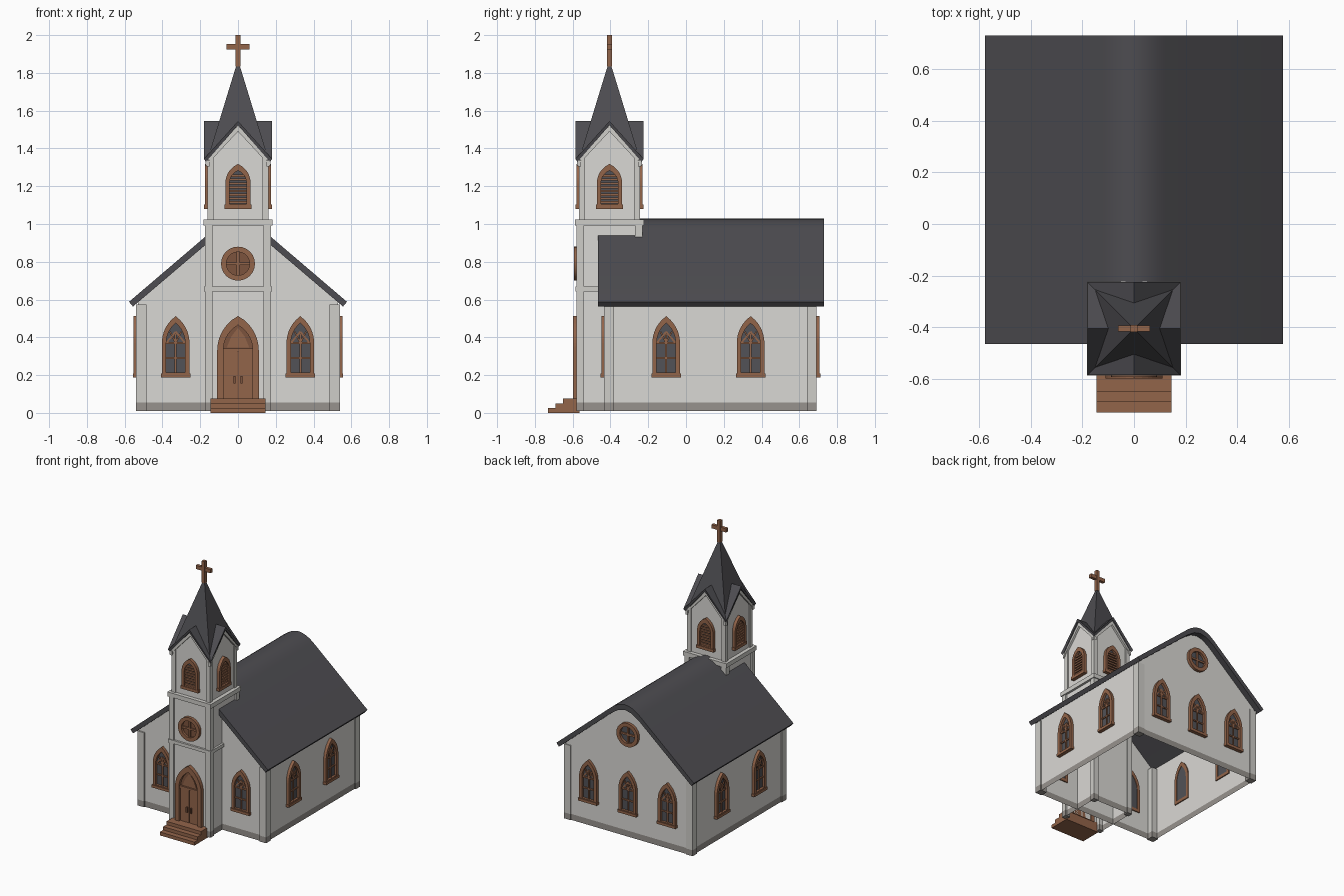
import bpy, bmesh, math
from mathutils import Matrix, Vector

if "Cube" in bpy.data.objects:
    bpy.data.objects.remove(bpy.data.objects["Cube"])

def material(name, r, g, b):
    m = bpy.data.materials.new(name)
    m.diffuse_color = (r, g, b, 1)
    m.use_nodes = True
    m.node_tree.nodes["Principled BSDF"].inputs["Base Color"].default_value = m.diffuse_color
    return m

MATS = [material("white_wall", 0.70, 0.69, 0.66), material("pale_trim", 0.62, 0.61, 0.58),
        material("stone_base", 0.31, 0.29, 0.27), material("slate_roof", 0.075, 0.073, 0.082),
        material("brown_wood", 0.29, 0.128, 0.068), material("dark_wood", 0.20, 0.088, 0.048),
        material("window_glass", 0.085, 0.085, 0.095)]
WALL, TRIM, BASE, ROOF, WOOD, DARK, GLASS = range(7)
TC = Vector((0, -0.405, 0))          # tower centre

# ---- helpers: profiles are (x, z), depth d points towards the front (-y)
def prism(bm, pts, d0, d1, mat):
    a = [bm.verts.new((u, -d0, v)) for u, v in pts]
    b = [bm.verts.new((u, -d1, v)) for u, v in pts]
    n = len(pts)
    fs = [bm.faces.new(a), bm.faces.new(b[::-1])]
    fs += [bm.faces.new((a[i], b[i], b[(i + 1) % n], a[(i + 1) % n])) for i in range(n)]
    for f in fs:
        f.material_index = mat

def box(bm, x0, x1, z0, z1, d0, d1, mat):
    prism(bm, [(x0, z0), (x1, z0), (x1, z1), (x0, z1)], d0, d1, mat)

def ring(bm, outer, inner, d0, d1, mat):
    loops = [[bm.verts.new((u, -d, v)) for u, v in pts]
             for pts, d in ((outer, d0), (outer, d1), (inner, d1), (inner, d0))]
    n = len(outer)
    for k in range(4):
        a, b = loops[k], loops[(k + 1) % 4]
        for i in range(n):
            j = (i + 1) % n
            bm.faces.new((a[i], a[j], b[j], b[i])).material_index = mat

def bar(bm, p, q, w, d0, d1, mat):
    p, q = Vector(p), Vector(q)
    t = (q - p).normalized() * w / 2
    s = Vector((-t.y, t.x))
    prism(bm, [p - s, q - s, q + s, p + s], d0, d1, mat)

def finish(name, bm, M=Matrix(), base=False, smooth=0):
    bmesh.ops.recalc_face_normals(bm, faces=bm.faces)
    if base:                         # grey footing below a fixed height
        bmesh.ops.bisect_plane(bm, geom=bm.verts[:] + bm.edges[:] + bm.faces[:],
                               plane_co=(0, 0, 0.055), plane_no=(0, 0, 1))
        for f in bm.faces:
            if f.calc_center_median().z < 0.055:
                f.material_index = BASE
    me = bpy.data.meshes.new(name)
    bm.to_mesh(me)
    bm.free()
    for m in MATS:
        me.materials.append(m)
    if smooth:
        me.shade_smooth()
        me.set_sharp_from_angle(angle=math.radians(smooth))
    ob = bpy.data.objects.new(name, me)
    ob.matrix_world = M
    bpy.context.collection.objects.link(ob)
    return ob

def place(loc, turn):                # turn: 0 front, 1 right, 2 back, 3 left
    return Matrix.Translation(loc) @ Matrix.Rotation(turn * math.pi / 2, 4, 'Z')

def arc_half(w, zs, za, z):          # half width of a pointed arch at height z
    r = (w * w + (za - zs) ** 2) / (2 * w)
    return w if z <= zs else w - r + math.sqrt(max(r * r - (z - zs) ** 2, 0))

def arch(w, z0, zs, za, n=7):
    side = [(arc_half(w, zs, za, z), z) for z in (zs + (za - zs) * i / n for i in range(n))]
    return [(-w, z0), (w, z0)] + side + [(0, za)] + [(-x, z) for x, z in side[::-1]]

def circle(r, z, n=24):
    return [(r * math.cos(2 * math.pi * i / n), z + r * math.sin(2 * math.pi * i / n)) for i in range(n)]

def mirrored(half):                  # right half profile, ridge point last
    return half + [(-x, z) for x, z in half[-2::-1]]

def open_shell(bm):                  # remove tops and bottoms
    bm.normal_update()
    bmesh.ops.delete(bm, geom=[f for f in bm.faces if abs(f.normal.z) > 0.3], context='FACES')

# ---- nave walls, hollow and open below
bm = bmesh.new()
prism(bm, [(-0.53, 0.01)] + [(0.53, 0.01)] + mirrored(
    [(0.53, 0.59), (0.12, 0.948), (0.06, 0.986), (0, 1.0)]), -0.685, 0.425, WALL)
open_shell(bm)
finish("nave_walls", bm, base=True)

# ---- nave corner posts
bm = bmesh.new()
for s in (-1, 1):
    for y0, y1 in ((-0.435, -0.38), (0.64, 0.692)):
        box(bm, min(s * 0.485, s * 0.54), max(s * 0.485, s * 0.54), 0.01, 0.575, -y1, -y0, TRIM)
finish("nave_corner_posts", bm, base=True)

# ---- nave roof with a rounded ridge
bm = bmesh.new()
top = mirrored([(0.577, 0.588), (0.12, 0.978), (0.09, 1.0), (0.06, 1.016), (0.03, 1.026), (0, 1.03)])
low = mirrored([(0.556, 0.563), (0.115, 0.938), (0.055, 0.977), (0, 0.99)])
prism(bm, top + low[::-1], -0.73, 0.465, ROOF)
finish("nave_roof", bm, smooth=30)

# ---- tower walls
bm = bmesh.new()
box(bm, -0.165, 0.165, 0.01, 1.0, -0.165, 0.165, WALL)
open_shell(bm)
finish("tower_lower_walls", bm, Matrix.Translation(TC), base=True)
for t in range(4):
    bm = bmesh.new()
    prism(bm, [(-0.153, 1.0), (0.153, 1.0), (0.153, 1.36), (0, 1.525), (-0.153, 1.36)], 0.143, 0.153, WALL)
    finish("belfry_wall", bm, place(TC, t))
    # pale boards under the gable
    bm = bmesh.new()
    prism(bm, [(0.172, 1.335), (0, 1.522), (-0.172, 1.335), (-0.172, 1.305), (0, 1.49), (0.172, 1.305)],
          0.15, 0.168, TRIM)
    finish("gable_board", bm, place(TC, t))

# ---- tower posts and bands
bm = bmesh.new()
for sx in (-1, 1):
    for sy in (-1, 1):
        x, d = sx * 0.155, sy * 0.155
        box(bm, x - 0.02, x + 0.02, 0.01, 1.0, d - 0.02, d + 0.02, TRIM)
        x, d = sx * 0.146, sy * 0.146
        box(bm, x - 0.016, x + 0.016, 1.0, 1.35, d - 0.016, d + 0.016, TRIM)
finish("tower_corner_posts", bm, Matrix.Translation(TC), base=True)
bm = bmesh.new()
square = lambda h: [(-h, -h), (h, -h), (h, h), (-h, h)]
for z0, z1, h in ((0.643, 0.668, 0.18), (0.992, 1.025, 0.182)):
    ring(bm, square(h), square(0.145), z0, z1, TRIM)
finish("tower_bands", bm, Matrix.Translation(TC) @ Matrix.Rotation(-math.pi / 2, 4, 'X'))

# ---- crossed gable roof of the tower
bm = bmesh.new()
c = bm.verts.new((0, 0, 1.545))
rim = []
for i in range(8):
    a, h = i * math.pi / 4, 0.18
    r = h if i % 2 == 0 else h * math.sqrt(2)
    rim.append(bm.verts.new((r * math.cos(a), r * math.sin(a), 1.545 if i % 2 == 0 else 1.345)))
for i in range(8):
    bm.faces.new((c, rim[i], rim[(i + 1) % 8])).material_index = ROOF
ob = finish("belfry_gable_roof", bm, Matrix.Translation(TC))
mod = ob.modifiers.new("thickness", 'SOLIDIFY')
mod.thickness, mod.offset = 0.022, -1

# ---- spire and cross
bm = bmesh.new()
bmesh.ops.create_cone(bm, cap_ends=True, segments=4, radius1=0.153 * math.sqrt(2), radius2=0.008, depth=0.48,
                      matrix=Matrix.Translation((0, 0, 1.61)) @ Matrix.Rotation(math.pi / 4, 4, 'Z'))
for f in bm.faces:
    f.material_index = ROOF
finish("spire", bm, Matrix.Translation(TC))
bm = bmesh.new()
box(bm, -0.013, 0.013, 1.835, 2.0, -0.013, 0.013, WOOD)
box(bm, -0.062, 0.062, 1.925, 1.953, -0.012, 0.012, WOOD)
finish("cross", bm, Matrix.Translation(TC))

# ---- pointed nave windows
def pointed_window(loc, turn):
    bm = bmesh.new()
    ring(bm, arch(0.073, 0.19, 0.37, 0.512), arch(0.05, 0.213, 0.37, 0.475), -0.008, 0.022, WOOD)
    prism(bm, arch(0.055, 0.205, 0.37, 0.482), -0.004, 0.004, GLASS)
    box(bm, -0.078, 0.078, 0.188, 0.208, 0, 0.027, WOOD)
    box(bm, -0.005, 0.005, 0.21, 0.42, 0, 0.012, WOOD)
    for z in (0.29, 0.37):
        box(bm, -0.052, 0.052, z - 0.005, z + 0.005, 0, 0.012, WOOD)
    for s in (-1, 1):                # tracery
        bar(bm, (0, 0.37), (s * 0.03, 0.43), 0.009, 0, 0.012, WOOD)
        bar(bm, (s * 0.05, 0.37), (0, 0.43), 0.009, 0, 0.011, WOOD)
    finish("pointed_window", bm, place(loc, turn))

for x in (-0.33, 0.33):
    pointed_window((x, -0.425, 0), 0)
for x in (-0.33, 0, 0.33):
    pointed_window((x, 0.685, 0), 2)
for y in (-0.105, 0.342):
    pointed_window((0.53, y, 0), 1)
    pointed_window((-0.53, y, 0), 3)

# ---- round windows, front and back
for y, t in ((-0.57, 0), (0.685, 2)):
    bm = bmesh.new()
    ring(bm, circle(0.09, 0.79), circle(0.062, 0.79), -0.008, 0.022, WOOD)
    prism(bm, circle(0.066, 0.79), -0.004, 0.004, GLASS if t else DARK)
    box(bm, -0.007, 0.007, 0.725, 0.855, 0, 0.014, WOOD)
    box(bm, -0.065, 0.065, 0.783, 0.797, 0, 0.013, WOOD)
    finish("round_window", bm, place((0, y, 0), t), smooth=30)

# ---- belfry louvres
for t in range(4):
    bm = bmesh.new()
    ring(bm, arch(0.067, 1.085, 1.215, 1.318), arch(0.045, 1.105, 1.215, 1.283), 0.145, 0.176, WOOD)
    prism(bm, arch(0.05, 1.1, 1.215, 1.29), 0.15, 0.157, GLASS)
    box(bm, -0.072, 0.072, 1.08, 1.102, 0.15, 0.18, WOOD)
    for i in range(8):
        z = 1.115 + i * 0.02
        w = arc_half(0.047, 1.215, 1.286, z)
        box(bm, -w, w, z - 0.006, z + 0.006, 0.153, 0.168, WOOD)
    finish("belfry_louvre", bm, place(TC, t))

# ---- double door
bm = bmesh.new()
ring(bm, arch(0.11, 0.07, 0.33, 0.513, 9), arch(0.078, 0.072, 0.33, 0.465, 9), -0.008, 0.028, WOOD)
prism(bm, arch(0.082, 0.071, 0.33, 0.472, 9), 0, 0.005, DARK)
box(bm, -0.08, 0.08, 0.325, 0.342, 0, 0.018, WOOD)
prism(bm, [(-0.06, 0.345), (0.06, 0.345), (0.035, 0.405), (0, 0.45), (-0.035, 0.405)], 0, 0.01, WOOD)
for s in (-1, 1):
    x = s * 0.04
    box(bm, x - 0.037, x + 0.037, 0.07, 0.325, 0, 0.012, WOOD)
    x = s * 0.018
    box(bm, x - 0.005, x + 0.005, 0.155, 0.195, 0.01, 0.024, DARK)
finish("double_door", bm, place((0, -0.57, 0), 0))

# ---- front steps
bm = bmesh.new()
for z0, z1, d in ((0, 0.026, 0.73), (0.026, 0.051, 0.69), (0.051, 0.076, 0.65)):
    box(bm, -0.145, 0.145, z0, z1, 0.565, d, WOOD)
finish("front_steps", bm)
